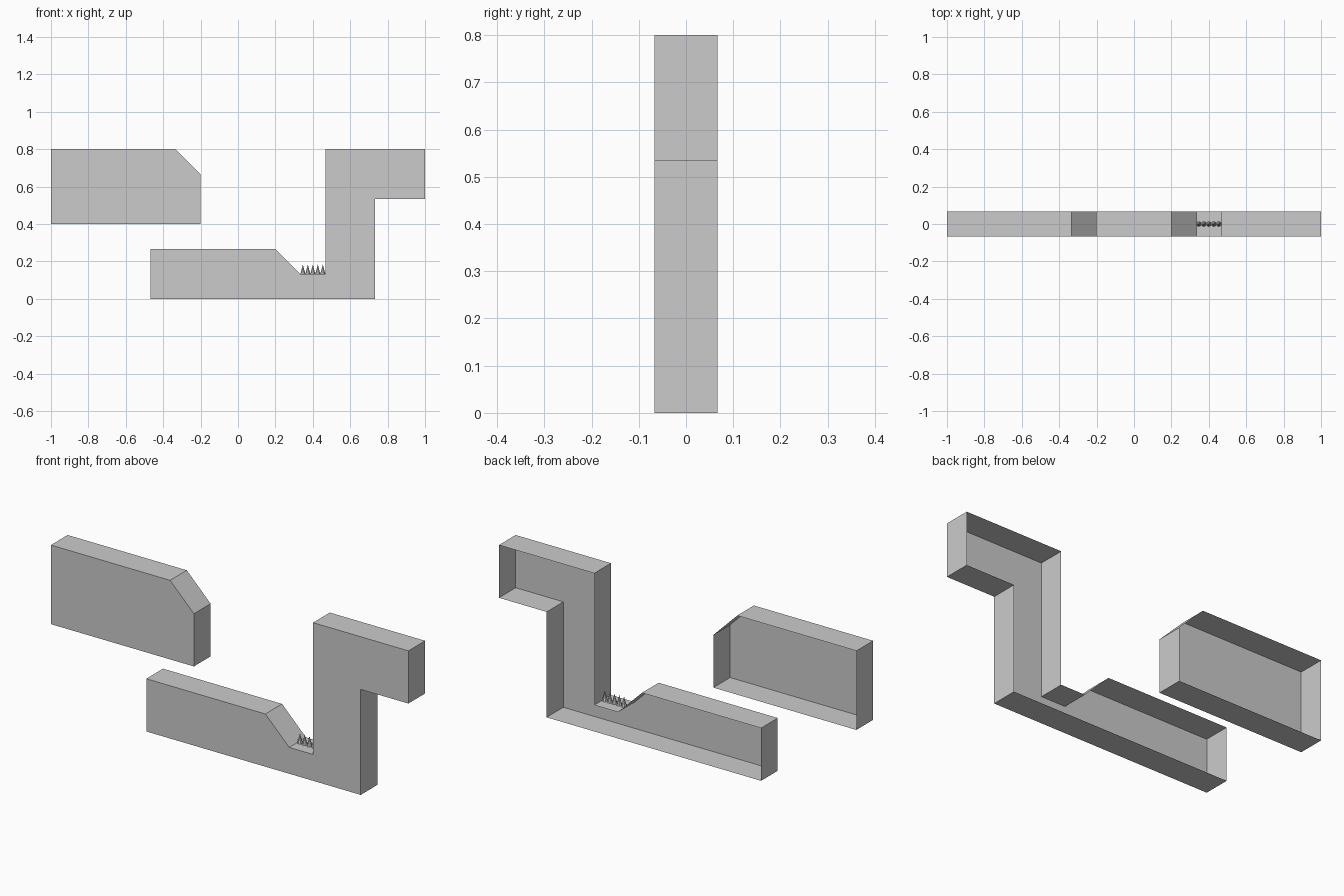
import bpy
import bmesh
from mathutils import Matrix

cube = bpy.data.objects.get("Cube")
if cube:
    bpy.data.objects.remove(cube, do_unlink=True)

U = 1 / 15          # one layout unit
HALF_DEPTH = U      # half the depth of the shells

grey = bpy.data.materials.new("light_grey")
grey.use_nodes = True
COLOUR = (0.6, 0.6, 0.6, 1)
grey.diffuse_color = COLOUR
grey.node_tree.nodes["Principled BSDF"].inputs["Base Color"].default_value = COLOUR


def finish(name, bm):
    mesh = bpy.data.meshes.new(name)
    bm.to_mesh(mesh)
    bm.free()
    mesh.materials.append(grey)
    obj = bpy.data.objects.new(name, mesh)
    bpy.context.collection.objects.link(obj)
    return obj


def open_back_shell(name, profile):
    """Front panel with a rim of walls, left open at the back."""
    bm = bmesh.new()
    front = [bm.verts.new((x * U, -HALF_DEPTH, z * U)) for x, z in profile]
    back = [bm.verts.new((x * U, HALF_DEPTH, z * U)) for x, z in profile]
    bm.faces.new(front)
    for i in range(len(profile)):
        j = (i + 1) % len(profile)
        bm.faces.new((front[j], front[i], back[i], back[j]))
    return finish(name, bm)


# Floating block with one cut corner
open_back_shell("upper_block", [(-15, 6), (-3, 6), (-3, 10), (-5, 12), (-15, 12)])

# Stepped ground with a sloped pit and a raised ledge
open_back_shell("stepped_ground", [
    (-7, 0), (11, 0), (11, 8), (15, 8), (15, 12),
    (7, 12), (7, 2), (5, 2), (3, 4), (-7, 4)])

# Row of spikes on the pit floor
SPIKES = 5
radius = U / SPIKES
height = 0.75 * U
for i in range(SPIKES):
    bm = bmesh.new()
    x = 5 * U + radius * (2 * i + 1)
    bmesh.ops.create_cone(bm, cap_ends=False, segments=8, radius1=radius, radius2=0,
                          depth=height,
                          matrix=Matrix.Translation((x, 0, 2 * U + height / 2)))
    bmesh.ops.remove_doubles(bm, verts=bm.verts, dist=0.0001)
    finish(f"spike_{i + 1}", bm)
